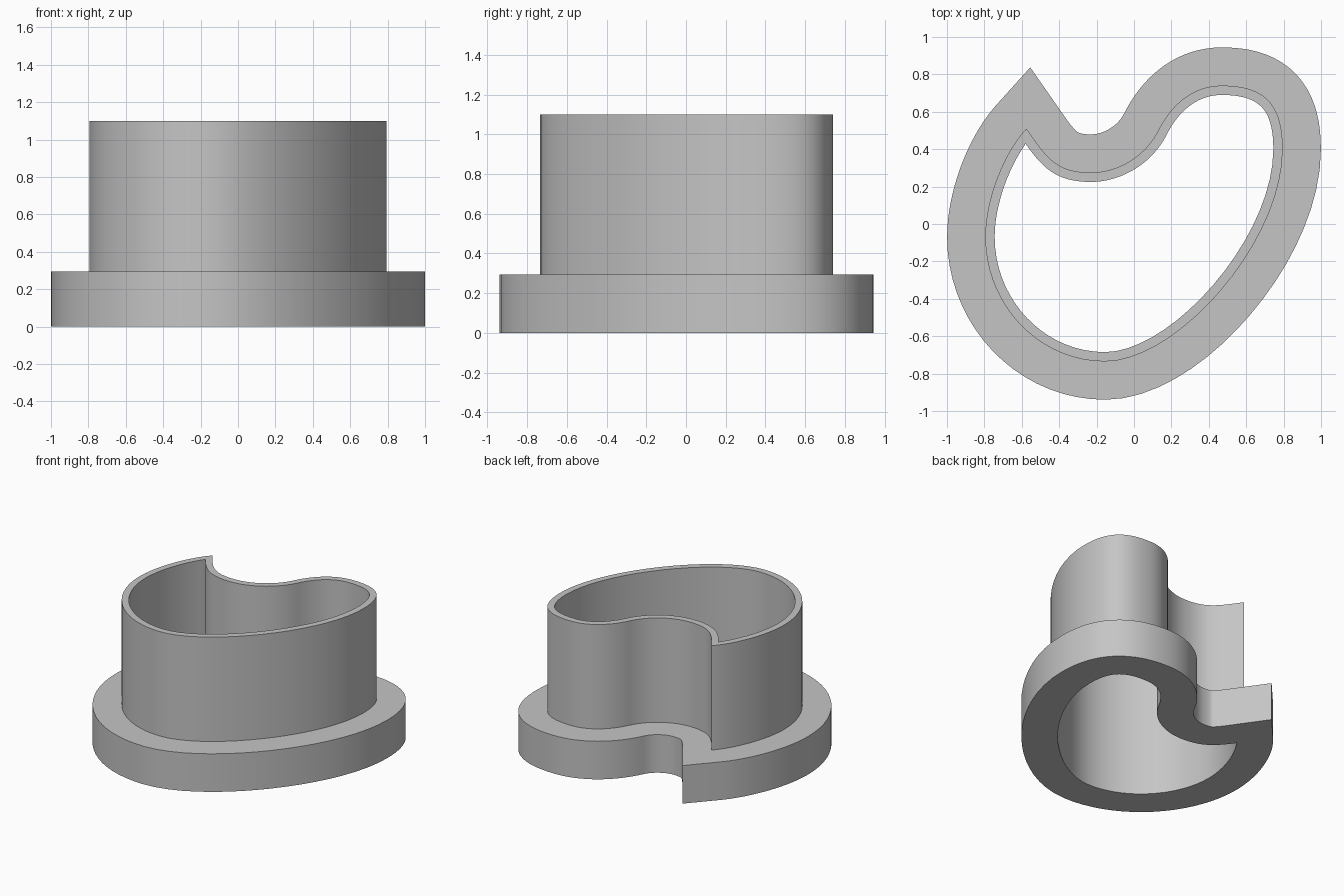
import bpy, bmesh, math
from mathutils import Vector
from mathutils.geometry import interpolate_bezier

cube = bpy.data.objects.get("Cube")
if cube:
    bpy.data.objects.remove(cube, do_unlink=True)

FLANGE_TOP, RIM_TOP = 0.294, 1.10
WALL, FLANGE = 0.05, 0.204
STEPS = 18

# Outline of the wall's outer face: each row is an anchor, then the two
# Bezier handles leading to the next anchor. The first anchor is the sharp tip.
OUTLINE = [
    ((-0.575, 0.51), (-0.69, 0.39), (-0.795, 0.14)),
    ((-0.795, -0.07), (-0.795, -0.43), (-0.51, -0.735)),
    ((-0.155, -0.735), (0.23, -0.735), (0.795, -0.10)),
    ((0.795, 0.40), (0.795, 0.64), (0.70, 0.74)),
    ((0.47, 0.74), (0.30, 0.74), (0.19, 0.62)),
    ((0.13, 0.50), (0.06, 0.36), (-0.09, 0.275)),
    ((-0.23, 0.275), (-0.42, 0.275), (-0.47, 0.36)),
]


def sample_outline():
    points = []
    for i, (start, h1, h2) in enumerate(OUTLINE):
        end = OUTLINE[(i + 1) % len(OUTLINE)][0]
        curve = [Vector((*p, 0)) for p in (start, h1, h2, end)]
        points += interpolate_bezier(*curve, STEPS + 1)[:-1]
    return points


def offset(points, dist):
    """Mitred offset; points that fold over themselves snap to the last good one."""
    result, kept = [], None
    for i, p in enumerate(points):
        a = (p - points[i - 1]).normalized()
        b = (points[(i + 1) % len(points)] - p).normalized()
        n1, n2 = Vector((a.y, -a.x, 0)), Vector((b.y, -b.x, 0))
        q = p + (n1 + n2) * dist / (1 + n1.dot(n2))
        clear = min((q - r).length for r in points) > abs(dist) - 0.003
        if clear or kept is None:
            kept = q
        result.append(kept)
    return result


# Flanged collar: one closed cross-section swept round the outline
wall = sample_outline()
bore = offset(wall, -WALL)
edge = offset(wall, FLANGE)
section = [(bore, 0), (bore, RIM_TOP), (wall, RIM_TOP),
           (wall, FLANGE_TOP), (edge, FLANGE_TOP), (edge, 0)]

bm = bmesh.new()
loops = [[bm.verts.new((p.x, p.y, z)) for p in pts] for pts, z in section]
for k, lower in enumerate(loops):
    upper = loops[(k + 1) % len(loops)]
    for i in range(len(wall)):
        j = (i + 1) % len(wall)
        bm.faces.new((lower[i], lower[j], upper[j], upper[i]))
bmesh.ops.remove_doubles(bm, verts=bm.verts, dist=0.0005)
bmesh.ops.recalc_face_normals(bm, faces=bm.faces)
mesh = bpy.data.meshes.new("flanged_collar")
bm.to_mesh(mesh)
bm.free()

collar = bpy.data.objects.new("flanged_collar", mesh)
bpy.context.collection.objects.link(collar)

# Plain grey finish
grey = bpy.data.materials.new("plain_grey")
grey.use_nodes = True
color = (0.56, 0.56, 0.56, 1)
grey.diffuse_color = color
grey.node_tree.nodes["Principled BSDF"].inputs["Base Color"].default_value = color
mesh.materials.append(grey)

# Smooth walls with crisp rims and corners
bpy.ops.object.select_all(action="DESELECT")
collar.select_set(True)
bpy.context.view_layer.objects.active = collar
bpy.ops.object.shade_smooth_by_angle(angle=math.radians(30))
